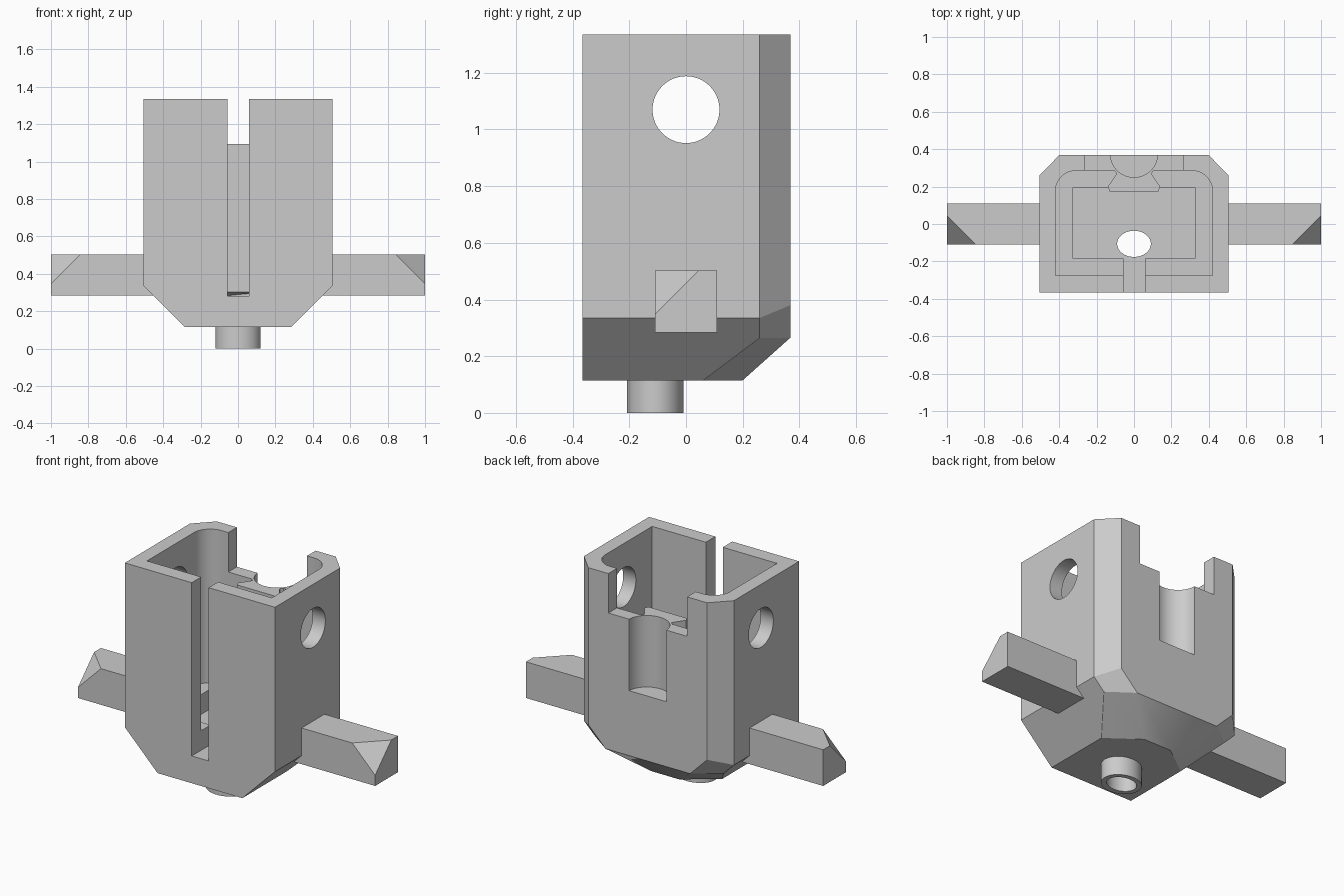
import bpy
import bmesh
import math

old = bpy.data.objects.get("Cube")
if old:
    bpy.data.objects.remove(old)

grey = bpy.data.materials.new("plain grey")
grey.use_nodes = True
grey.diffuse_color = (0.6, 0.6, 0.6, 1)
grey.node_tree.nodes["Principled BSDF"].inputs["Base Color"].default_value = (0.6, 0.6, 0.6, 1)


def solid(name, points, faces):
    bm = bmesh.new()
    verts = [bm.verts.new(p) for p in points]
    for f in faces:
        bm.faces.new([verts[i] for i in f])
    bmesh.ops.recalc_face_normals(bm, faces=bm.faces)
    mesh = bpy.data.meshes.new(name)
    bm.to_mesh(mesh)
    bm.free()
    mesh.materials.append(grey)
    obj = bpy.data.objects.new(name, mesh)
    bpy.context.collection.objects.link(obj)
    return obj


def prism(name, outline, z0, z1):
    n = len(outline)
    points = [(x, y, z) for z in (z0, z1) for x, y in outline]
    faces = [range(n), range(n, 2 * n)]
    faces += [(i, (i + 1) % n, n + (i + 1) % n, n + i) for i in range(n)]
    return solid(name, points, faces)


def box(name, x0, x1, y0, y1, z0, z1):
    return prism(name, [(x0, y0), (x1, y0), (x1, y1), (x0, y1)], z0, z1)


def arc(cx, cy, rx, ry, start=0, end=360, steps=64):
    angles = [math.radians(start + (end - start) * i / steps) for i in range(steps + 1)]
    if end - start == 360:
        angles.pop()
    return [(cx + rx * math.cos(a), cy + ry * math.sin(a)) for a in angles]


def cut(tool, *targets):
    for target in targets:
        mod = target.modifiers.new("cut", "BOOLEAN")
        mod.operation = "DIFFERENCE"
        mod.object = tool
        # Use the second solver only if the first loses the part
        for solver in ("EXACT", "MANIFOLD"):
            mod.solver = solver
            result = target.evaluated_get(bpy.context.evaluated_depsgraph_get())
            if len(result.data.polygons) >= len(target.data.polygons):
                break
        bpy.context.view_layer.objects.active = target
        bpy.ops.object.modifier_apply(modifier=mod.name)
    bpy.data.objects.remove(tool)


# Outer housing: chamfered back corners and tapered underside
half = [(0.505, -0.366, 1.335), (0.505, 0.26, 1.335), (0.40, 0.368, 1.335),
        (0.505, -0.366, 0.335), (0.505, 0.26, 0.335), (0.40, 0.368, 0.38),
        (0.435, 0.26, 0.265), (0.285, 0.368, 0.265),
        (0.285, -0.366, 0.115), (0.285, 0.06, 0.115), (0.094, 0.20, 0.115)]
side = [(0, 1, 4, 3), (1, 2, 5, 4), (4, 5, 7, 6), (3, 4, 6, 9, 8), (6, 7, 10, 9)]
spanning = [(0, 1, 2), (0, 3, 8), (2, 5, 7), (8, 9, 10), (7, 10)]
k = len(half)
faces = side + [[i + k for i in f] for f in side]
faces += [list(f) + [i + k for i in reversed(f)] for f in spanning]
housing = solid("housing", half + [(-x, y, z) for x, y, z in half], faces)

# Flared rib on the inside of the back wall, with a sloped foot
right = [(0.13, 0.175), (0.14, 0.20), (0.092, 0.27), (0.11, 0.29)]
rib = prism("rib", right + [(-x, y) for x, y in right[::-1]], 0.275, 1.095)
for v in rib.data.vertices:
    if v.co.z < 0.5 and v.co.y < 0.18:
        v.co.z = 0.303

# Stud under the floor
stud = prism("stud", arc(0, -0.108, 0.12, 0.10), 0, 0.125)

# Main cavity with rounded back corners, then the narrower floor pocket
cavity = [(-0.42, -0.275), (0.42, -0.275)]
cavity += arc(0.31, 0.175, 0.11, 0.11, 0, 90, 16)
cavity += arc(-0.31, 0.175, 0.11, 0.11, 90, 180, 16)
cut(prism("cavity_cutter", cavity, 0.40, 1.5), housing)
cut(box("pocket_cutter", -0.325, 0.325, -0.185, 0.195, 0.28, 0.6), housing)

# Bore through the floor and stud
cut(prism("bore_cutter", arc(0, -0.106, 0.09, 0.07), -0.1, 0.35), housing, stud)

# Front slot, back notch and round back groove
cut(box("slot_cutter", -0.055, 0.059, -0.6, -0.18, 0.281, 1.6), housing)
cut(box("notch_cutter", -0.265, 0.265, 0.15, 0.6, 1.095, 1.6), housing)
cut(prism("groove_cutter", arc(0, 0.37, 0.125, 0.12), 0.66, 1.6), housing, rib)

# Round hole through both side walls
hole = prism("hole_cutter", arc(0, 0, 0.118, 0.118), -1, 1)
for v in hole.data.vertices:
    v.co = (v.co.z, v.co.y, 1.07 - v.co.x)
cut(hole, housing)

# Side arms, each with a clipped outer top front corner
arm_points = [(0.44, -0.11, 0.283), (0.44, 0.11, 0.283), (0.44, 0.11, 0.503), (0.44, -0.11, 0.503),
              (1, -0.11, 0.283), (1, 0.11, 0.283), (1, 0.11, 0.503),
              (1, 0.045, 0.503), (1, -0.11, 0.348), (0.845, -0.11, 0.503)]
arm_faces = [(0, 1, 2, 3), (0, 1, 5, 4), (1, 2, 6, 5), (4, 5, 6, 7, 8),
             (3, 2, 6, 7, 9), (0, 4, 8, 9, 3), (7, 8, 9)]
for sign, name in ((1, "left_arm"), (-1, "right_arm")):
    solid(name, [(sign * x, y, z) for x, y, z in arm_points], arm_faces)

# Smooth the round surfaces and keep the edges sharp
for part in (housing, rib, stud):
    part.select_set(True)
bpy.context.view_layer.objects.active = housing
bpy.ops.object.shade_smooth_by_angle(angle=math.radians(25))
